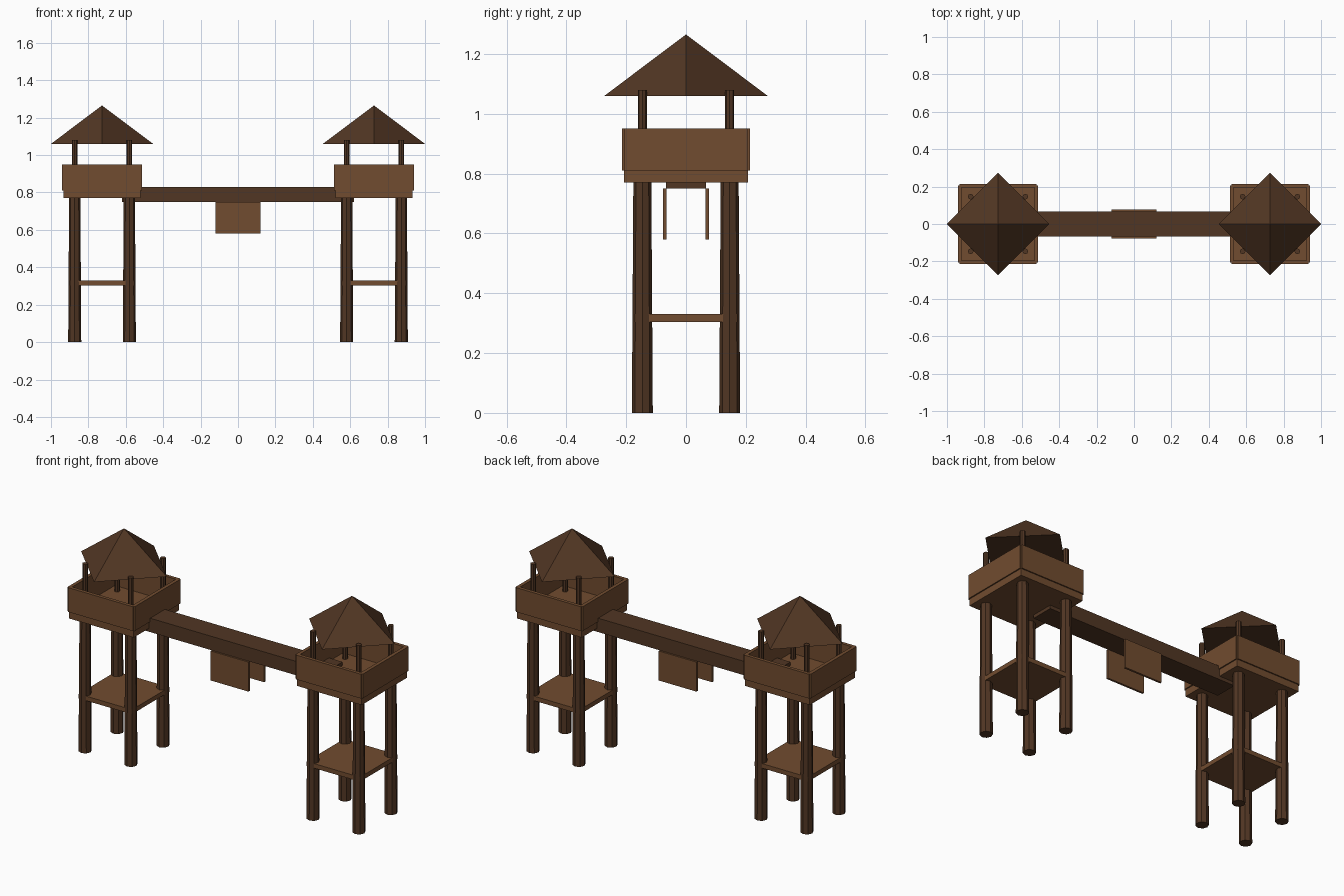
import bpy
import bmesh
from math import pi
from mathutils import Matrix, Vector

cube = bpy.data.objects.get("Cube")
if cube:
    bpy.data.objects.remove(cube, do_unlink=True)


def make_material(name, rgb):
    mat = bpy.data.materials.new(name)
    mat.use_nodes = True
    mat.diffuse_color = (*rgb, 1)
    mat.node_tree.nodes["Principled BSDF"].inputs["Base Color"].default_value = (*rgb, 1)
    return mat


plank_wood = make_material("plank_wood", (0.165, 0.072, 0.029))
dark_wood = make_material("dark_wood", (0.083, 0.037, 0.017))


def finish(name, bm, mat):
    mesh = bpy.data.meshes.new(name)
    bm.to_mesh(mesh)
    bm.free()
    mesh.materials.append(mat)
    obj = bpy.data.objects.new(name, mesh)
    bpy.context.collection.objects.link(obj)
    return obj


def box(name, mat, center, size):
    bm = bmesh.new()
    place = Matrix.Translation(center) @ Matrix.Diagonal((*size, 1))
    bmesh.ops.create_cube(bm, size=1, matrix=place)
    return finish(name, bm, mat)


def cone(name, mat, x, y, bottom, top, r_bottom, r_top, sides):
    bm = bmesh.new()
    bmesh.ops.create_cone(bm, cap_ends=True, segments=sides, radius1=r_bottom,
                          radius2=r_top, depth=top - bottom,
                          matrix=Matrix.Translation((x, y, (bottom + top) / 2)))
    bmesh.ops.remove_doubles(bm, verts=bm.verts, dist=0.0001)
    return finish(name, bm, mat)


def tower(side, cx):
    # Tapered legs with slim roof posts above them
    for sx in (-1, 1):
        for sy in (-1, 1):
            x, y = cx + sx * 0.146, sy * 0.146
            cone(side + "_leg", dark_wood, x, y, 0, 0.78, 0.035, 0.030, 8)
            cone(side + "_roof_post", dark_wood, x, y, 0.80, 1.08, 0.015, 0.015, 8)

    # Lower shelf and upper platform
    box(side + "_shelf", plank_wood, (cx, 0, 0.317), (0.34, 0.34, 0.026))
    box(side + "_platform", plank_wood, (cx, 0, 0.79), (0.414, 0.414, 0.04))

    # Four parapet walls around the platform
    for i in range(4):
        turn = Matrix.Rotation(i * pi / 2, 3, "Z")
        center = turn @ Vector((0, -0.204, 0.88)) + Vector((cx, 0, 0))
        size = [abs(v) for v in turn @ Vector((0.414, 0.02, 0.14))]
        box(side + "_wall", plank_wood, center, size)

    # Pyramid roof, corners pointing along the axes
    cone(side + "_roof", dark_wood, cx, 0, 1.06, 1.265, 0.273, 0, 4)


tower("right", -0.727)
tower("left", 0.727)

# Bridge with two hanging side boards
box("bridge", dark_wood, (0, 0, 0.79), (1.24, 0.134, 0.08))
for sy in (-1, 1):
    box("hanging_board", plank_wood, (0, sy * 0.071, 0.665), (0.242, 0.012, 0.17))
